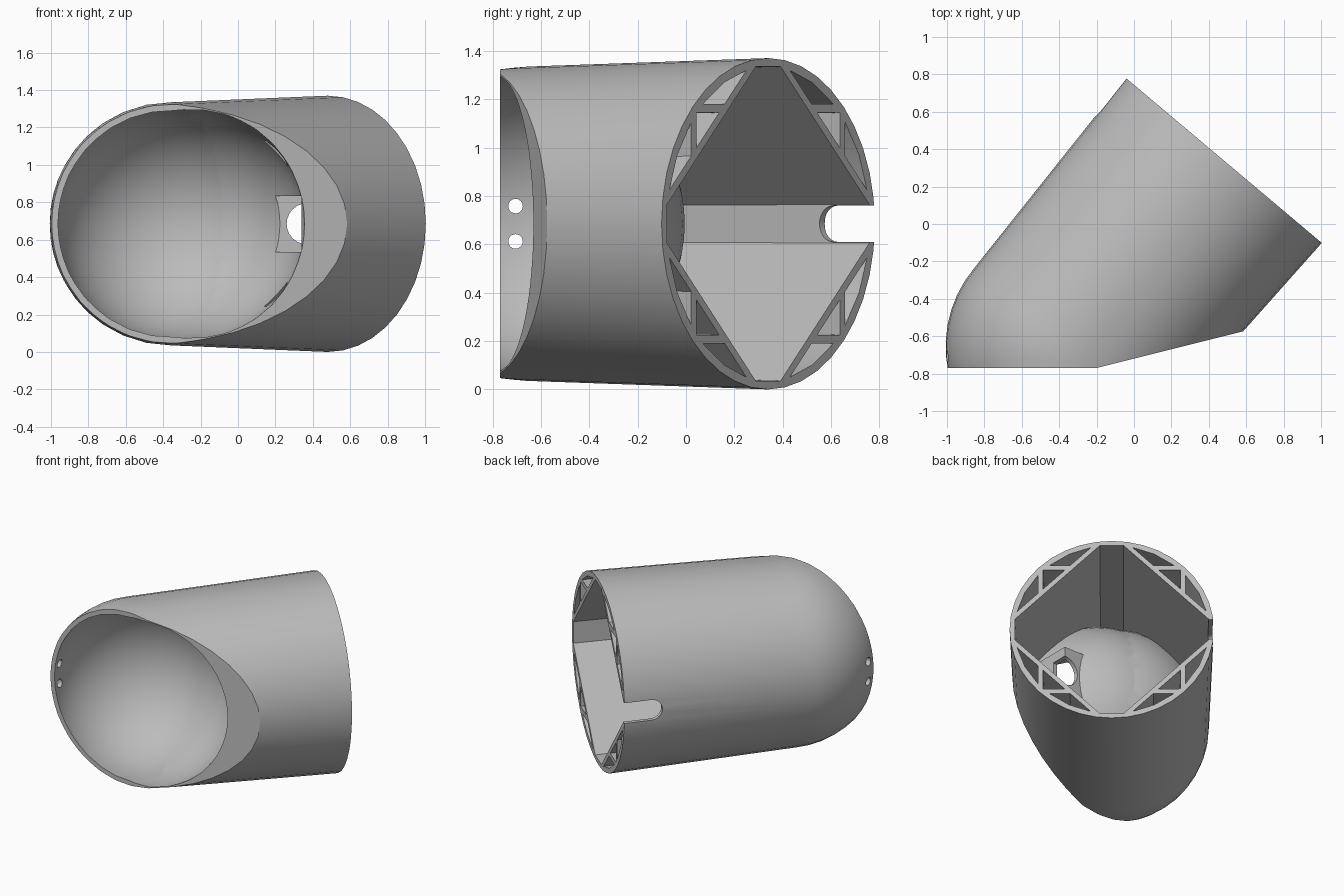
import bpy, bmesh, math
from mathutils import Matrix, Vector

if "Cube" in bpy.data.objects:
    bpy.data.objects.remove(bpy.data.objects["Cube"])

grey = bpy.data.materials.new("plain_grey")
grey.use_nodes = True
COLOUR = (0.5, 0.5, 0.5, 1)
grey.diffuse_color = COLOUR
grey.node_tree.nodes["Principled BSDF"].inputs["Base Color"].default_value = COLOUR

# Sleeve frame: local z runs out of the open end, local y is up
AXIS = Vector((0.644, 0.765, 0)).normalized()
UP = Vector((0, 0, 1))
SIDE = UP.cross(AXIS)
MID = 0.685
FRAME = Matrix((SIDE, UP, AXIS)).transposed().to_4x4()
FRAME.translation = (0.48, 0.34, MID)
LENGTH, R_BASE, R_DOME, R_CUP = 1.3, 0.685, 0.65, 0.617
CENTRE = FRAME @ Vector((0, 0, -LENGTH))
FLARE = CENTRE + Vector((0.10, -0.04, 0))

# Front trimming planes: point and outward normal
FRONT = (Vector((0, -0.77, 0)), Vector((0, -1, 0)))
SLANT = (Vector((-0.2, -0.77, 0)), Vector((0.195, -0.78, 0)).normalized())


def finish(name, bm):
    bmesh.ops.recalc_face_normals(bm, faces=bm.faces)
    mesh = bpy.data.meshes.new(name)
    bm.to_mesh(mesh)
    bm.free()
    mesh.materials.append(grey)
    obj = bpy.data.objects.new(name, mesh)
    bpy.context.collection.objects.link(obj)
    return obj


def trim(bm, plane, inset=0):
    point, normal = plane
    geom = bm.verts[:] + bm.edges[:] + bm.faces[:]
    bmesh.ops.bisect_plane(bm, geom=geom, plane_co=point - normal * inset,
                           plane_no=normal, clear_outer=True)
    rim = [e for e in bm.edges if e.is_boundary]
    if rim:
        bmesh.ops.holes_fill(bm, edges=rim, sides=0)


def sphere(name, centre, radius):
    bm = bmesh.new()
    # Pole along the sleeve axis
    place = FRAME.copy()
    place.translation = centre
    bmesh.ops.create_uvsphere(bm, u_segments=40, v_segments=24, radius=radius, matrix=place)
    return finish(name, bm)


def rod(name, centre, direction, radius, length):
    bm = bmesh.new()
    place = Matrix.Translation(centre) @ direction.to_track_quat("Z", "Y").to_matrix().to_4x4()
    bmesh.ops.create_cone(bm, cap_ends=True, segments=24, radius1=radius, radius2=radius,
                          depth=length, matrix=place)
    return finish(name, bm)


def box(name, low, high, place=Matrix()):
    low, high = Vector(low), Vector(high)
    bm = bmesh.new()
    bmesh.ops.create_cube(bm, size=1, matrix=place @ Matrix.Translation((low + high) / 2)
                          @ Matrix.Diagonal((high - low).to_4d()))
    return finish(name, bm)


def prism(name, outline, depth, taper):
    # Straight-sided pocket sunk from the open end, stopping short of the slanted face
    bm = bmesh.new()
    mouth = [bm.verts.new(FRAME @ Vector((x, y, 0.02))) for x, y in outline]
    floor = [bm.verts.new(FRAME @ Vector((x * taper, y * taper, -depth))) for x, y in outline]
    bm.faces.new(mouth)
    bm.faces.new(floor[::-1])
    n = len(outline)
    for i in range(n):
        j = (i + 1) % n
        bm.faces.new((mouth[i], floor[i], floor[j], mouth[j]))
    trim(bm, SLANT, 0.04)
    return finish(name, bm)


def cut(target, cutter):
    mod = target.modifiers.new("cut", "BOOLEAN")
    mod.operation = "DIFFERENCE"
    mod.solver = "EXACT"
    mod.object = cutter
    bpy.context.view_layer.objects.active = target
    bpy.ops.object.modifier_apply(modifier=mod.name)
    bpy.data.objects.remove(cutter)


# Sleeve: tapered tube closed by a dome, lathed about the axis
profile = [(R_BASE, 0), (R_DOME, -LENGTH)]
for i in range(1, 12):
    a = i * math.pi / 24
    profile.append((R_DOME * math.cos(a), -LENGTH - R_DOME * math.sin(a)))
bm = bmesh.new()
SEGMENTS = 40
rings = [[bm.verts.new(FRAME @ Vector((r * math.cos(s * math.tau / SEGMENTS),
                                       r * math.sin(s * math.tau / SEGMENTS), z)))
          for s in range(SEGMENTS)] for r, z in profile]
for a, b in zip(rings, rings[1:]):
    for s in range(SEGMENTS):
        t = (s + 1) % SEGMENTS
        bm.faces.new((a[s], b[s], b[t], a[t]))
bm.faces.new(rings[0])
bm.faces.new(rings[-1])
trim(bm, FRONT)
trim(bm, SLANT)
sleeve = finish("sleeve", bm)

# Diamond pocket with flattened corners, floored by the round cup
corners = []
for x, y in ((0.65, -0.08), (0.65, 0.08), (0.08, 0.65), (-0.08, 0.65)):
    corners.append((x, y))
corners += [(-x, -y) for x, y in corners]
pocket = prism("pocket", corners, LENGTH, 0.955)
cut(pocket, sphere("cup_back", CENTRE, R_DOME))
cut(pocket, sphere("flare_back", FLARE, R_DOME))
cut(pocket, box("housing", (0.07, -0.7, MID - 0.18), (0.37, -0.28, MID + 0.18)))
cut(sleeve, pocket)

# Truss openings around the rim, repeated in each quarter
sliver = [(0.28, 0.495), (0.42, 0.495), (0.285, 0.584), (0.14, 0.635)]
truss = [sliver, [(y, x) for x, y in reversed(sliver)],
         [(0.315, 0.46), (0.46, 0.315), (0.46, 0.46)]]
for quarter in range(4):
    turn = Matrix.Rotation(quarter * math.pi / 2, 2)
    for outline in truss:
        cut(sleeve, prism("truss_gap", [turn @ Vector(p) for p in outline], 0.9, 0.96))

# Round cup and its flared side
cut(sleeve, sphere("cup", CENTRE, R_CUP))
cut(sleeve, sphere("flare", FLARE, R_CUP))

# Recess and port between cup and pocket
cut(sleeve, box("recess", (0.12, -0.72, MID - 0.15), (0.34, -0.31, MID + 0.15)))
cut(sleeve, rod("port", Vector((0.37, -0.2, MID)), Vector((0, 1, 0)), 0.11, 0.4))

# Round-ended slot in the rim
cut(sleeve, box("slot", (0.5, -0.075, -0.19), (0.8, 0.075, 0.1), FRAME))
cut(sleeve, rod("slot_end", FRAME @ Vector((0.65, 0, -0.19)), SIDE, 0.0752, 0.3))

# Two small holes in the dome
for side in (-1, 1):
    cut(sleeve, rod("dome_hole", Vector((-0.95, -0.705, MID + side * 0.073)),
                    Vector((1, 0, 0)), 0.03, 0.3))

bpy.ops.object.select_all(action="DESELECT")
sleeve.select_set(True)
bpy.context.view_layer.objects.active = sleeve
bpy.ops.object.shade_smooth_by_angle(angle=math.radians(25))
